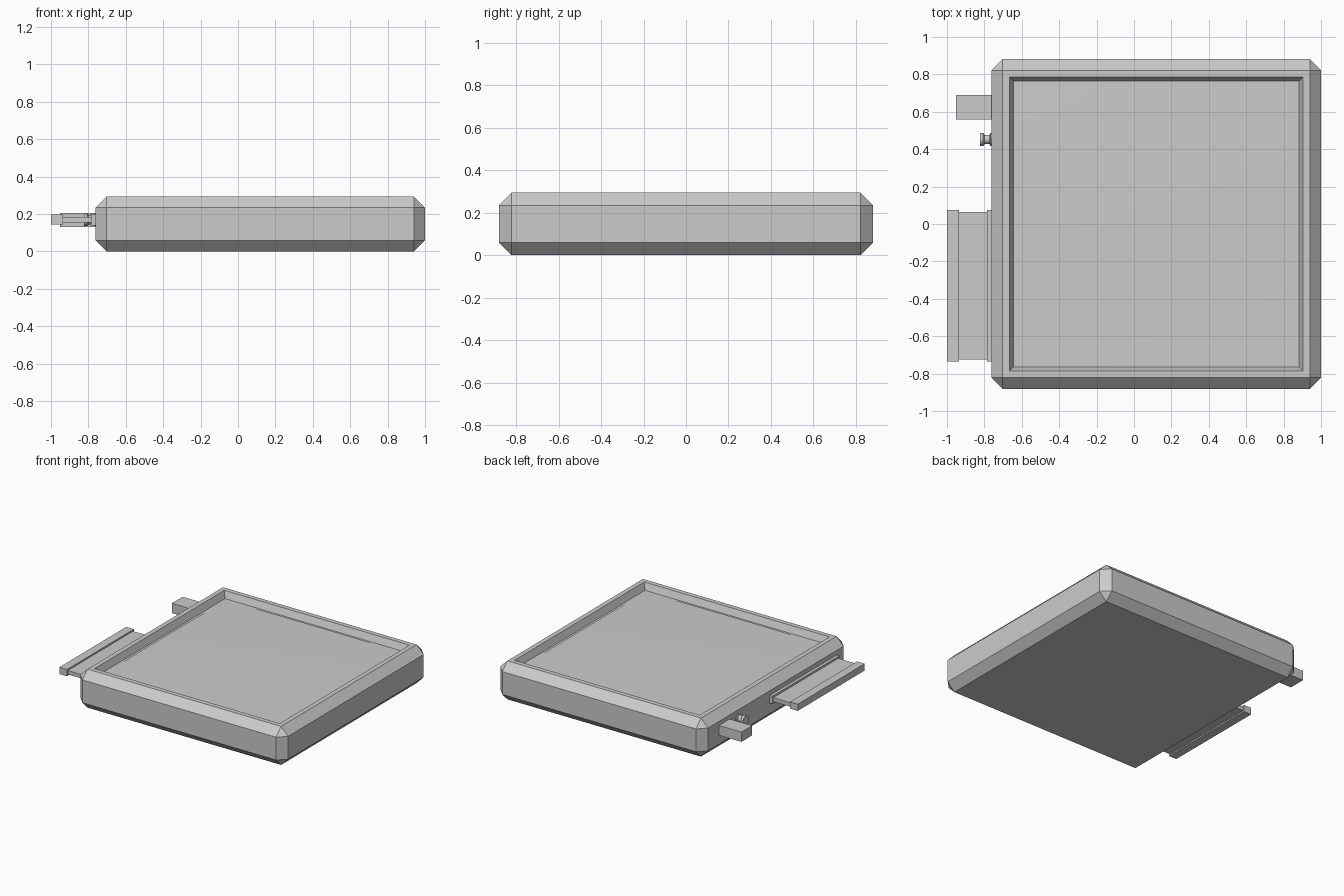
import bpy, bmesh, math
from mathutils import Matrix

if "Cube" in bpy.data.objects:
    bpy.data.objects.remove(bpy.data.objects["Cube"])


def make_object(name, bm):
    bmesh.ops.recalc_face_normals(bm, faces=bm.faces)
    mesh = bpy.data.meshes.new(name)
    bm.to_mesh(mesh)
    bm.free()
    obj = bpy.data.objects.new(name, mesh)
    bpy.context.collection.objects.link(obj)
    return obj


def box_bm(x0, x1, y0, y1, z0, z1):
    bm = bmesh.new()
    m = (Matrix.Translation(((x0 + x1) / 2, (y0 + y1) / 2, (z0 + z1) / 2))
         @ Matrix.Diagonal((x1 - x0, y1 - y0, z1 - z0, 1)))
    bmesh.ops.create_cube(bm, size=1, matrix=m)
    return bm


def box(name, *bounds):
    return make_object(name, box_bm(*bounds))


CX, HALF, TOP = 0.119, 0.881, 0.295

# Chamfered casing with a sloped recess in the top
bm = box_bm(CX - HALF, CX + HALF, -HALF, HALF, 0, TOP)
bmesh.ops.bevel(bm, geom=bm.edges[:], offset=0.06, segments=1,
                profile=0.5, affect='EDGES')
face = max(bm.faces, key=lambda f: f.calc_center_median().z)
bmesh.ops.inset_region(bm, faces=[face], thickness=0.051)
bmesh.ops.inset_region(bm, faces=[face], thickness=0.03, depth=-0.05)
make_object("casing", bm)

# Slightly domed screen on the recess floor
bm = bmesh.new()
S = 0.741
bmesh.ops.create_grid(bm, x_segments=16, y_segments=16, size=S)
for v in bm.verts:
    r2 = (v.co.x ** 2 + v.co.y ** 2) / (2 * S * S)
    v.co.x += CX
    v.co.z = TOP - 0.049 + 0.012 * (1 - r2)
for f in bm.faces:
    f.smooth = True
make_object("screen", bm)

# Plug-in card on the left side: slot rim, plate and grip
box("card_slot_rim", -0.785, -0.75, -0.735, 0.075, 0.14, 0.20)
box("card_plate", -0.94, -0.75, -0.725, 0.065, 0.155, 0.185)
box("card_grip", -1.0, -0.935, -0.735, 0.075, 0.145, 0.197)

# Square connector block
box("connector_block", -0.953, -0.75, 0.56, 0.69, 0.13, 0.205)

# Spool-shaped knob: lathed profile of (x, radius)
profile = [(-0.75, 0.035), (-0.768, 0.035), (-0.772, 0.025), (-0.798, 0.025),
           (-0.806, 0.035), (-0.824, 0.035)]
N = 20
bm = bmesh.new()
rings = [[bm.verts.new((x, 0.452 + r * math.cos(2 * math.pi * i / N),
                        0.17 + r * math.sin(2 * math.pi * i / N)))
          for i in range(N)] for x, r in profile]
for a, b in zip(rings, rings[1:]):
    for i in range(N):
        j = (i + 1) % N
        bm.faces.new((a[i], a[j], b[j], b[i]))
bm.faces.new(rings[0])
bm.faces.new(rings[-1])
knob = make_object("knob", bm)
bpy.context.view_layer.objects.active = knob
knob.select_set(True)
bpy.ops.object.shade_smooth_by_angle(angle=math.radians(30))
